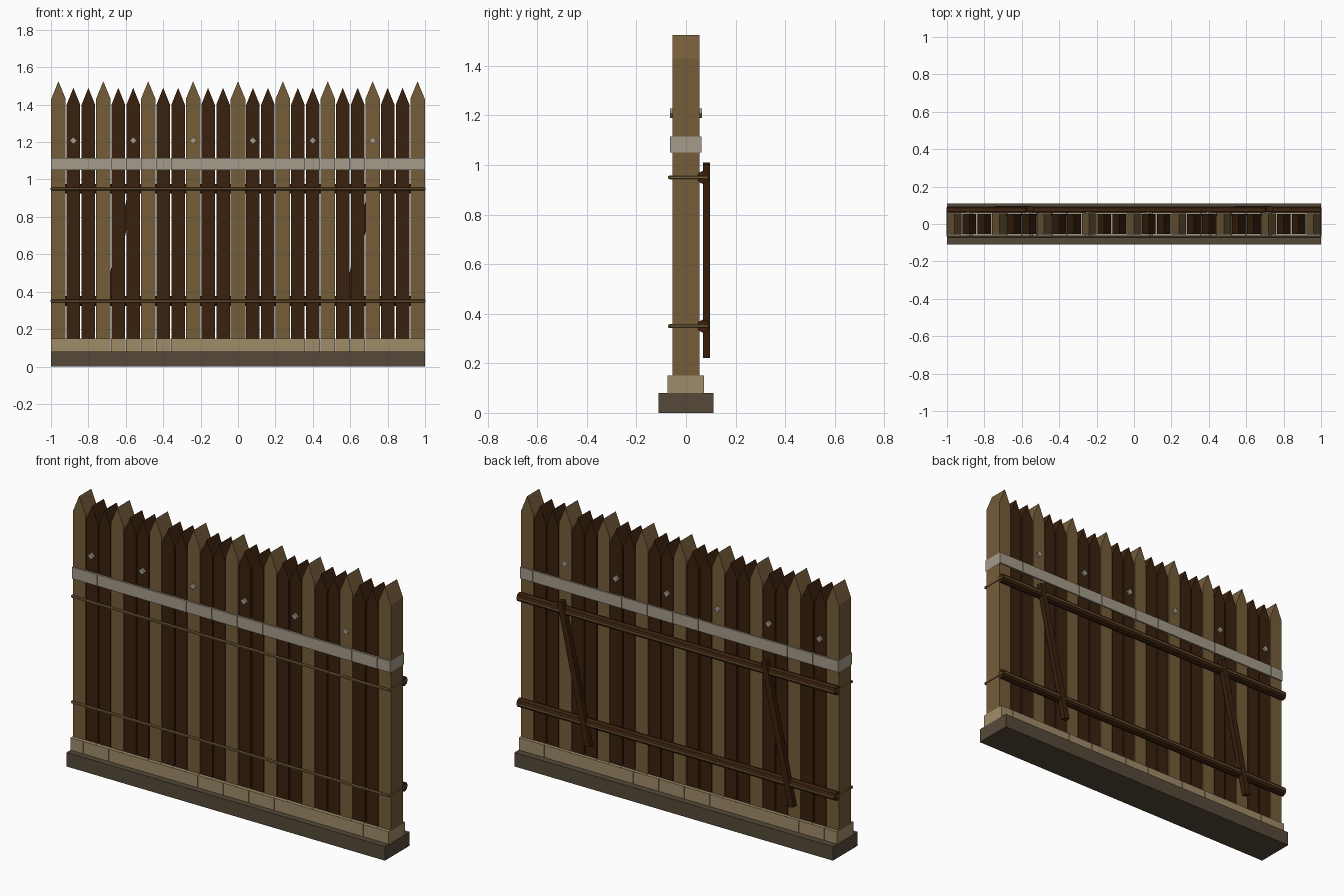
import bpy, bmesh, math
from mathutils import Vector

if "Cube" in bpy.data.objects:
    bpy.data.objects.remove(bpy.data.objects["Cube"])


def material(name, rgb):
    m = bpy.data.materials.new(name)
    m.diffuse_color = (*rgb, 1)
    m.use_nodes = True
    m.node_tree.nodes["Principled BSDF"].inputs["Base Color"].default_value = m.diffuse_color
    return m


LIGHT = material("light wood", (0.178, 0.109, 0.042))
DARK = material("dark wood", (0.042, 0.0155, 0.0045))
PALE = material("pale band", (0.376, 0.328, 0.254))
TAN = material("tan footing", (0.352, 0.262, 0.141))
BASE = material("base stone", (0.091, 0.067, 0.041))


def finish(name, bm, mat):
    bmesh.ops.recalc_face_normals(bm, faces=bm.faces)
    me = bpy.data.meshes.new(name)
    bm.to_mesh(me)
    bm.free()
    me.materials.append(mat)
    ob = bpy.data.objects.new(name, me)
    bpy.context.collection.objects.link(ob)
    return ob


def prism(name, profile, y0, y1, mat):
    """Extrude an x-z outline along y."""
    bm = bmesh.new()
    face = bm.faces.new([bm.verts.new((x, y0, z)) for x, z in profile])
    ext = bmesh.ops.extrude_face_region(bm, geom=[face])["geom"]
    bmesh.ops.translate(bm, vec=(0, y1 - y0, 0),
                        verts=[v for v in ext if isinstance(v, bmesh.types.BMVert)])
    return finish(name, bm, mat)


def box(name, x0, x1, y0, y1, z0, z1, mat):
    return prism(name, [(x0, z0), (x1, z0), (x1, z1), (x0, z1)], y0, y1, mat)


def rod(name, a, b, r, sides, mat):
    a, b = Vector(a), Vector(b)
    bm = bmesh.new()
    bmesh.ops.create_cone(bm, cap_ends=True, segments=sides, radius1=r, radius2=r,
                          depth=(b - a).length)
    ob = finish(name, bm, mat)
    ob.rotation_euler = (b - a).to_track_quat('Z', 'Y').to_euler()
    ob.location = (a + b) / 2
    return ob


# Base slab
box("base", -1, 1, -0.11, 0.11, 0, 0.08, BASE)

# Pointed stakes, each with a footing block and a band segment
for i in range(25):
    x = -0.96 + 0.08 * i
    light = i % 3 == 0
    w, top, shoulder, d = (0.039, 1.525, 1.43, 0.055) if light else (0.036, 1.49, 1.40, 0.053)
    prism("light_stake" if light else "dark_stake",
          [(x - w, 0.08), (x + w, 0.08), (x + w, shoulder), (x, top), (x - w, shoulder)],
          -d, d, LIGHT if light else DARK)
    box("footing_block", x - 0.0395, x + 0.0395, -0.075, 0.073, 0.08, 0.15, TAN)
    box("band_segment", x - 0.0395, x + 0.0395, -0.064, 0.062, 1.05, 1.115, PALE)
    # Diamond pegs through every fourth stake
    if i % 4 == 1:
        r = 0.019
        prism("peg", [(x, 1.208 - r), (x + r, 1.208), (x, 1.208 + r), (x - r, 1.208)],
              -0.065, 0.064, PALE)

# Back rails with a rope looped round the whole wall
for z in (0.95, 0.35):
    rod("back_rail", (-1, 0.068, z), (1, 0.068, z), 0.026, 8, DARK)
    pts = [(-0.996, -0.066, z), (0.996, -0.066, z), (0.996, 0.087, z), (-0.996, 0.087, z)]
    for k in range(4):
        rod("rope", pts[k], pts[(k + 1) % 4], 0.008, 6, LIGHT)

# Leaning braces at the back
for x in (-0.64, 0.64):
    ob = box("brace", -0.0175, 0.0175, 0.068, 0.096, -0.4, 0.4, DARK)
    ob.location = (x, 0, 0.615)
    ob.rotation_euler.y = math.radians(12.5)
